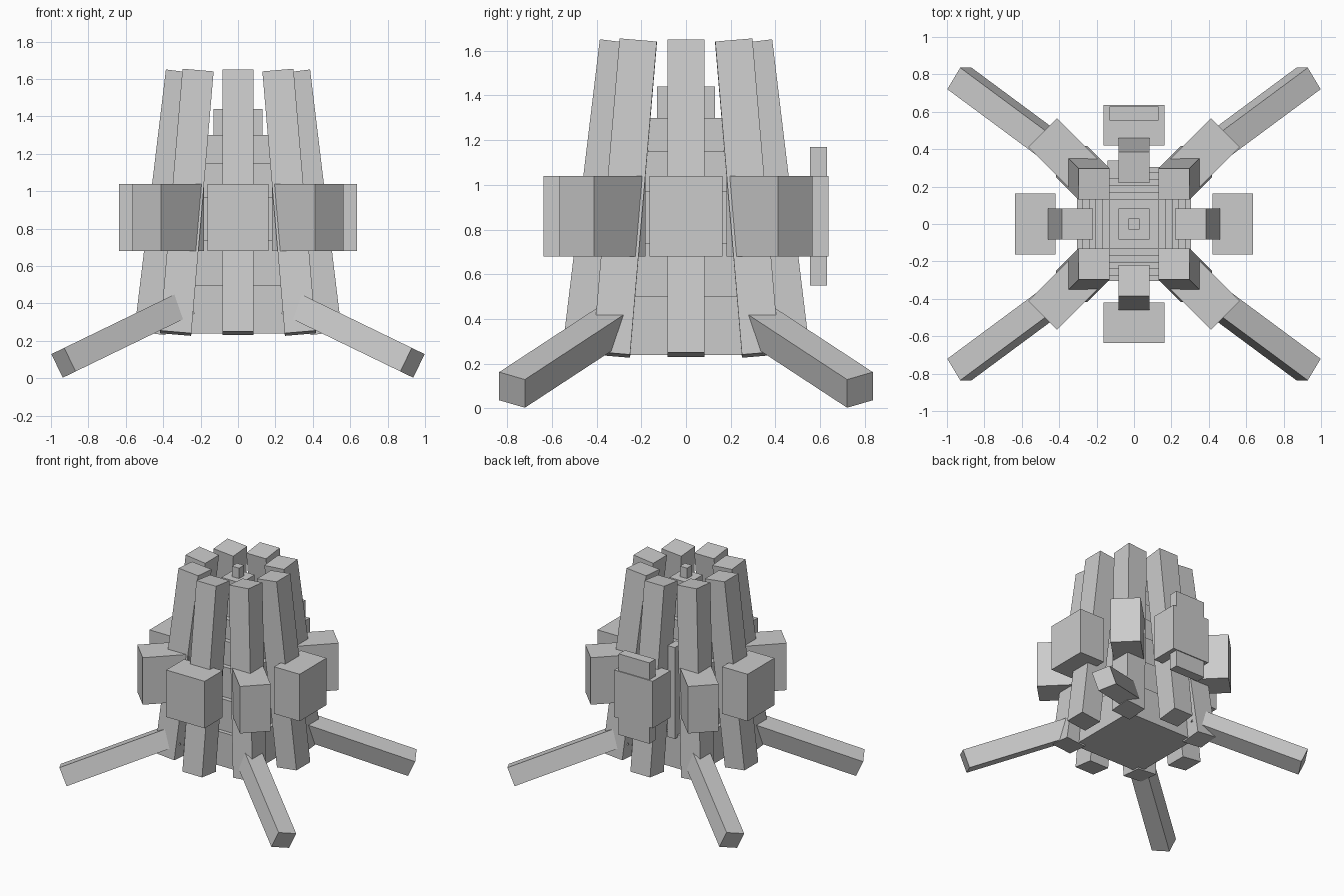
import bpy
from math import pi, cos, sin
from mathutils import Matrix, Vector, Euler

if "Cube" in bpy.data.objects:
    bpy.data.objects.remove(bpy.data.objects["Cube"])

grey = bpy.data.materials.new("plain grey")
grey.diffuse_color = (0.6, 0.6, 0.6, 1)
grey.use_nodes = True
grey.node_tree.nodes["Principled BSDF"].inputs["Base Color"].default_value = grey.diffuse_color


def box(name, size, centre, rot=None):
    """Box of given size, turned by a 3x3 matrix about its centre."""
    bpy.ops.mesh.primitive_cube_add(size=1)
    ob = bpy.context.object
    ob.name = ob.data.name = name
    m = (rot or Matrix.Identity(3)).to_4x4()
    ob.data.transform(Matrix.Translation(centre) @ m @ Matrix.Diagonal((*size, 1)))
    ob.data.materials.append(grey)
    return ob


# stepped core, each tier narrower than the one below
tiers = [(0.305, 0.50), (0.275, 0.74), (0.24, 0.97), (0.205, 1.15),
         (0.17, 1.30), (0.13, 1.44), (0.083, 1.56), (0.03, 1.64)]
z0 = 0.24
for half, z1 in tiers:
    box("core_tier", (2 * half, 2 * half, z1 - z0), (0, 0, (z0 + z1) / 2))
    z0 = z1

# ring of eight leaning slabs and eight blocks
for i in range(8):
    a = i * pi / 4
    dx, dy = cos(a), sin(a)
    # slabs stay square to the axes and lean in at the top
    lean = Euler((0.12 * dy, -0.12 * dx, 0)).to_matrix()
    box("leaning_slab", (0.167, 0.167, 1.41), (0.387 * dx, 0.387 * dy, 0.941), lean)
    # diagonal blocks point their narrow side outwards
    size = (0.326, 0.217, 0.36) if i % 2 else (0.217, 0.326, 0.36)
    box("side_block", size, (0.528 * dx, 0.528 * dy, 0.86), Matrix.Rotation(a, 3, 'Z'))

# back plate and thin strip beside it
box("back_plate", (0.26, 0.075, 0.62), (0, 0.592, 0.86))
box("back_strip", (0.06, 0.10, 0.70), (-0.113, 0.29, 0.83))

# four splayed legs, square section, inner ends buried in the slabs
length = 0.85
for sx in (-1, 1):
    for sy in (-1, 1):
        axis = Vector((-sx, -0.74 * sy, 0.485)).normalized()
        side = Vector((-0.485 * sx, 0, -1)).normalized()
        rot = Matrix((side, axis.cross(side), axis)).transposed()
        foot = Vector((0.933 * sx, 0.778 * sy, 0.083))
        box("leg", (0.14, 0.138, length), foot + axis * length / 2, rot)
